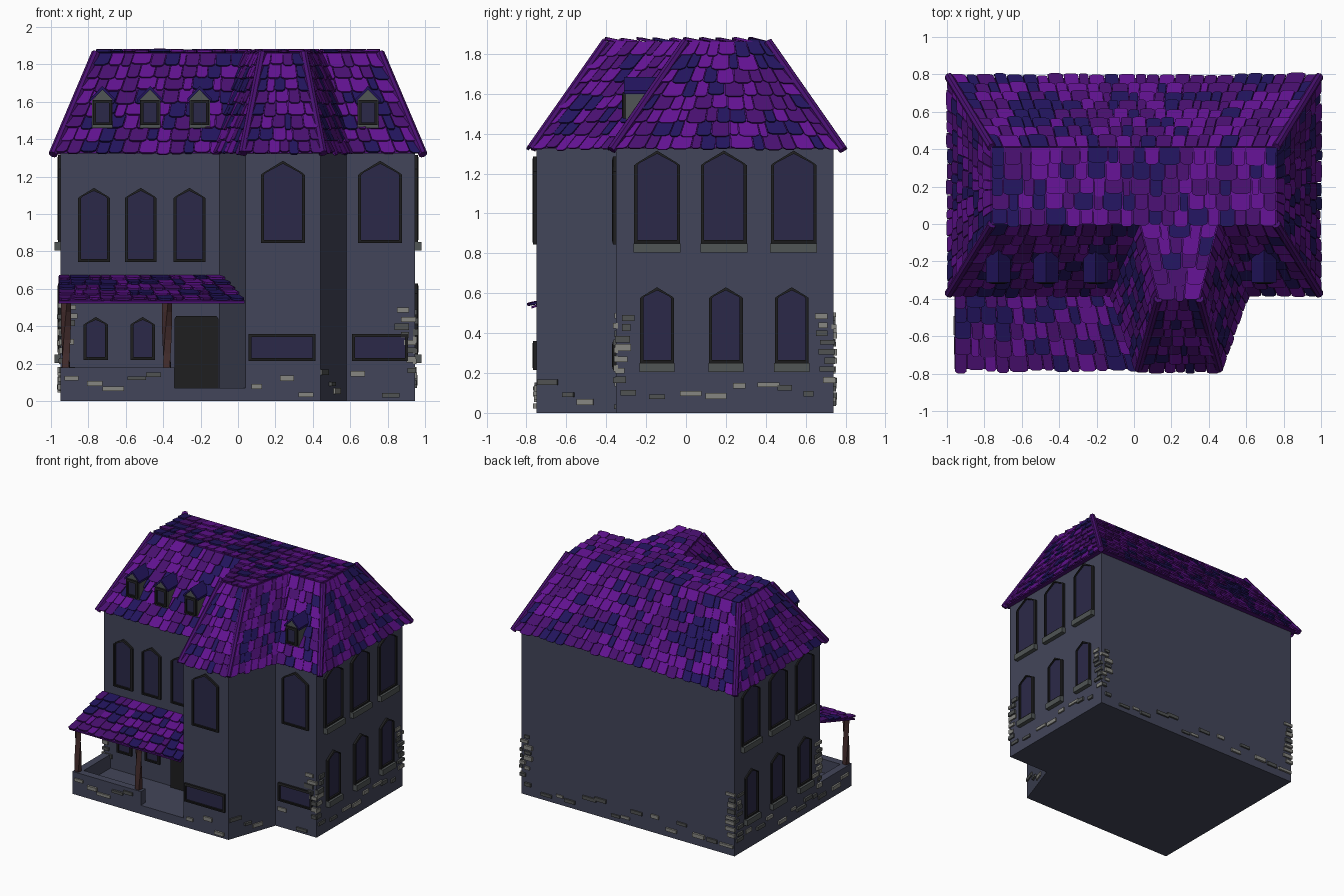
import bpy, bmesh, math, random
from mathutils import Vector, Matrix

if "Cube" in bpy.data.objects:
    bpy.data.objects.remove(bpy.data.objects["Cube"])

random.seed(4)


def material(name, r, g, b):
    m = bpy.data.materials.new(name)
    m.diffuse_color = (r, g, b, 1)
    m.use_nodes = True
    m.node_tree.nodes["Principled BSDF"].inputs["Base Color"].default_value = m.diffuse_color
    return m


WALL = material("slate_wall", 0.055, 0.06, 0.1)
TILES = [material("tile_purple", 0.12, 0.006, 0.28), material("tile_plum", 0.065, 0.005, 0.16),
         material("tile_navy", 0.016, 0.007, 0.11)]
GLASS = material("glass", 0.024, 0.022, 0.065)
FRAME = material("frame", 0.013, 0.013, 0.014)
SILL = material("sill", 0.08, 0.09, 0.09)
STONES = [material("stone_light", 0.24, 0.24, 0.22), material("stone_dark", 0.08, 0.085, 0.085)]
WOOD = material("wood", 0.06, 0.027, 0.027)


def mesh(name, verts, faces, mats, idx=None):
    me = bpy.data.meshes.new(name)
    me.from_pydata([tuple(v) for v in verts], [], faces)
    for m in mats:
        me.materials.append(m)
    if idx:
        me.polygons.foreach_set("material_index", idx)
    bm = bmesh.new()
    bm.from_mesh(me)
    bmesh.ops.recalc_face_normals(bm, faces=bm.faces)
    bm.to_mesh(me)
    bm.free()
    ob = bpy.data.objects.new(name, me)
    bpy.context.collection.objects.link(ob)
    return ob


def loft_data(lo, hi, base=0):
    n = len(lo)
    faces = [[base + i for i in reversed(range(n))], [base + n + i for i in range(n)]]
    faces += [[base + i, base + (i + 1) % n, base + n + (i + 1) % n, base + n + i] for i in range(n)]
    return list(lo) + list(hi), faces


def loft(name, lo, hi, mat):
    return mesh(name, *loft_data(lo, hi), [mat])


def block(name, foot, z0, z1, mat):
    return loft(name, [(x, y, z0) for x, y in foot], [(x, y, z1) for x, y in foot], mat)


def rect(x0, x1, y0, y1):
    return [(x0, y0), (x1, y0), (x1, y1), (x0, y1)]


# Facade frame: local u runs right, v runs up, d points out of the wall
def facade(x, y, deg=0):
    m = Matrix.Translation((x, y, 0)) @ Matrix.Rotation(math.radians(deg), 4, 'Z')
    return lambda u, v, d: m @ Vector((u, -d, v))


def panel(name, f, pts, d0, d1, mat):
    return loft(name, [f(u, v, d0) for u, v in pts], [f(u, v, d1) for u, v in pts], mat)


def bar(u0, u1, v0, v1):
    return [(u0, v0), (u1, v0), (u1, v1), (u0, v1)]


def window(f, u, w, z0, z1, arched=True, sill=False, fw=0.016):
    def outline(e):
        a, lo, hi = w / 2 - e, z0 + e, z1 - e
        if not arched:
            return [(u + p, v) for p, v in bar(-a, a, lo, hi)]
        s = z1 - 0.32 * w
        return [(u + p, v) for p, v in [(-a, lo), (a, lo), (a, s), (a * .88, s + .05 * w), (0, hi),
                                        (-a * .88, s + .05 * w), (-a, s)]]
    out, inn = outline(0), outline(fw)
    n = len(out)
    rings = [[f(p, v, d) for p, v in o] for o, d in ((out, -.01), (out, .016), (inn, .02), (inn, -.01))]
    faces = [[r * n + i, r * n + (i + 1) % n, (r + 1) % 4 * n + (i + 1) % n, (r + 1) % 4 * n + i]
             for r in range(4) for i in range(n)]
    mesh("window_frame", sum(rings, []), faces, [FRAME])
    panel("window_glass", f, inn, -.01, .006, GLASS)
    if sill:
        panel("window_sill", f, bar(u - w / 2 - .003, u + w / 2 + .003, z0 - .045, z0), -.01, .035, SILL)


# Overlapping shingles on the quad a-b (eave, left to right) and d-c (top)
def shingles(name, a, b, c, d, rows, width=0.075):
    a, b, c, d = map(Vector, (a, b, c, d))
    nrm = (b - a).cross(d - a).normalized()
    verts, faces, idx = [], [], []

    def at(u, t, h):
        return a.lerp(b, u).lerp(d.lerp(c, u), t) + nrm * h
    for r in range(rows):
        t0, t1 = r / rows, min((r + 1.2) / rows, 1)
        length = (a.lerp(d, t0) - b.lerp(c, t0)).length
        n = max(2, round(length / width))
        cuts = [0] + [(i + random.uniform(-.28, .28)) / n for i in range(1, n)] + [1]
        for u0, u1 in zip(cuts, cuts[1:]):
            k, s, g = (u1 - u0) * .2, t0 - random.uniform(0, .22) / rows, .03 * (u1 - u0)
            u0, u1 = u0 + g, u1 - g
            lift = random.uniform(.016, .024)
            prof = [(u0, s + .12 / rows, lift), (u0 + k, s, lift), (u1 - k, s, lift),
                    (u1, s + .12 / rows, lift), (u1, t1, .004), (u0, t1, .004)]
            v, fc = loft_data([at(p, q, h - .012) for p, q, h in prof],
                              [at(p, q, h) for p, q, h in prof], len(verts))
            verts += v
            faces += fc
            idx += [random.choices((0, 1, 2), (4, 4, 3))[0]] * len(fc)
    mesh(name, verts, faces, TILES, idx)


def hip_cap(p, q, r=0.024):
    p, q = Vector(p), Vector(q)
    rot = (q - p).to_track_quat('Z', 'Y')
    ring = [rot @ Vector((r * math.cos(i * math.pi / 4), r * math.sin(i * math.pi / 4), 0)) for i in range(8)]
    loft("hip_cap", [p + v for v in ring], [q + v for v in ring], TILES[1])


# Walls, bay and porch base
BAY = [(-.1, -.35), (.04, -.75), (.44, -.75), (.58, -.35)]
block("main_walls", rect(-.95, .945, -.35, .74), 0, 1.34, WALL)
block("bay_walls", BAY + [(.58, -.3), (-.1, -.3)], 0, 1.34, WALL)
block("porch_floor", [(-.95, -.75), (.04, -.75), (-.1, -.35), (-.95, -.35)], 0, .07, WALL)
block("porch_front_parapet", rect(-.95, -.34, -.75, -.69), 0, .18, WALL)
block("porch_side_parapet", rect(-.95, -.89, -.69, -.35), 0, .18, WALL)

# Truncated hip roofs: solid cores, shingles and hip caps
ZE, ZT = 1.325, 1.86
main_lo = [(x, y, ZE) for x, y in rect(-.98, .98, -.37, .78)]
main_hi = [(x, y, ZT) for x, y in rect(-.76, .76, 0, .41)]
bay_lo = [(x, y, ZE) for x, y in [(-.12, -.36), (.025, -.775), (.455, -.775), (.6, -.36)]]
bay_hi = [(x, y, ZT) for x, y in [(.03, .01), (.13, -.4), (.35, -.4), (.45, .01)]]
loft("main_roof_core", main_lo, main_hi, TILES[1])
loft("bay_roof_core", bay_lo, bay_hi, TILES[1])
for i in range(4):
    j = (i + 1) % 4
    shingles("main_roof_shingles", main_lo[i], main_lo[j], main_hi[j], main_hi[i], 8)
    hip_cap(Vector(main_lo[i]) * 1.01 - Vector((0, 0, .02)), main_hi[i])
for i in range(3):
    shingles("bay_roof_shingles", bay_lo[i], bay_lo[i + 1], bay_hi[i + 1], bay_hi[i], 8, .065)
for i in (1, 2):
    hip_cap(bay_lo[i], bay_hi[i])
shingles("main_top_shingles", *main_hi, 5)
shingles("bay_top_shingles", bay_hi[1], bay_hi[2], bay_hi[3], bay_hi[0], 5)

# Porch roof and posts
pr = [(-.96, -.775, .535), (.035, -.775, .535), (-.09, -.35, .67), (-.96, -.35, .67)]
loft("porch_roof_board", [(x, y, z - .012) for x, y, z in pr], pr, TILES[1])
shingles("porch_roof_shingles", *pr, 5)
for x in (-.92, -.38):
    rings = [[(x + .027 * math.cos(k * .25 + i * math.pi / 2 + .6), -.72 + .027 * math.sin(k * .25 + i * math.pi / 2 + .6),
               .18 + .37 * k / 5) for i in range(4)] for k in range(6)]
    faces = [[r * 4 + i, r * 4 + (i + 1) % 4, r * 4 + 4 + (i + 1) % 4, r * 4 + 4 + i] for r in range(5) for i in range(4)]
    mesh("porch_post", sum(rings, []), faces + [[3, 2, 1, 0], [20, 21, 22, 23]], [WOOD])

# Front windows and door
front, bay = facade(0, -.35), facade(0, -.75)
for x in (-.77, -.52, -.26):
    window(front, x, .17, .745, 1.14)
for x in (-.76, -.51):
    window(front, x, .13, .22, .45)
for f, x in ((bay, .24), (front, .76)):
    window(f, x, .235, .845, 1.285)
window(bay, .235, .36, .215, .36, False)
window(front, .76, .3, .215, .36, False)
panel("door", front, [(-.34, .07), (-.105, .07), (-.105, .44), (-.115, .455), (-.33, .455), (-.34, .44)], -.01, .02, FRAME)

# Side windows, mirrored left and right
for s in (1, -1):
    side = facade(.945 * s, 0, 90 * s)
    for y in (-.145, .19, .54):
        window(side, y * s, .23, .85, 1.315, True, True)
    for y in (-.145, .2, .53):
        window(side, y * s, .17, .25, .63, True, True)

# Dormers
for x in (-.725, -.47, -.205, .695):
    f = facade(x, -.3)
    panel("dormer_body", f, [(-.055, 1.46), (.055, 1.46), (.055, 1.61), (0, 1.665), (-.055, 1.61)], -.2, 0, SILL)
    for s in (1, -1):
        panel("dormer_roof", f, [(0, 1.665), (.066 * s, 1.6), (.066 * s, 1.617), (0, 1.685)], -.19, .012, TILES[2])
    window(f, 0, .1, 1.475, 1.61, False)


# Scattered stones low on each wall, and stacked stones at the main corners
def stone(f, u, v, w, h):
    panel("stone", f, bar(u - w / 2, u + w / 2, v, v + h), -.01, random.uniform(.008, .018), random.choice(STONES))


WALLS = [(-.95, -.75, 0, .0, .61), (.04, -.75, 0, 0, .4), (.44, -.75, 70.7, 0, .42), (.58, -.35, 0, 0, .365),
         (.945, -.35, 90, 0, 1.09), (.945, .74, 180, 0, 1.895), (-.95, .74, -90, 0, 1.49)]
for x, y, deg, u0, u1 in WALLS:
    f, u = facade(x, y, deg), .06
    while u < u1 - .05:
        w = random.uniform(.05, .12)
        stone(f, min(u, u1 - w / 2), random.uniform(.02, .14), w, random.uniform(.02, .032))
        u += random.uniform(.08, .18)
for x, y, deg, sign in [(.945, -.35, 0, -1), (.945, -.35, 90, 1), (.945, .74, 90, -1), (.945, .74, 180, 1),
                        (-.95, .74, 180, -1), (-.95, .74, -90, 1), (-.95, -.35, -90, -1), (-.95, -.35, 0, 1)]:
    f, z = facade(x, y, deg), .15
    while z < .5:
        w = random.uniform(.04, .085)
        stone(f, sign * (w / 2 + random.choice((-.006, -.006, .03))), z, w, random.uniform(.022, .034))
        z += random.uniform(.038, .06)
